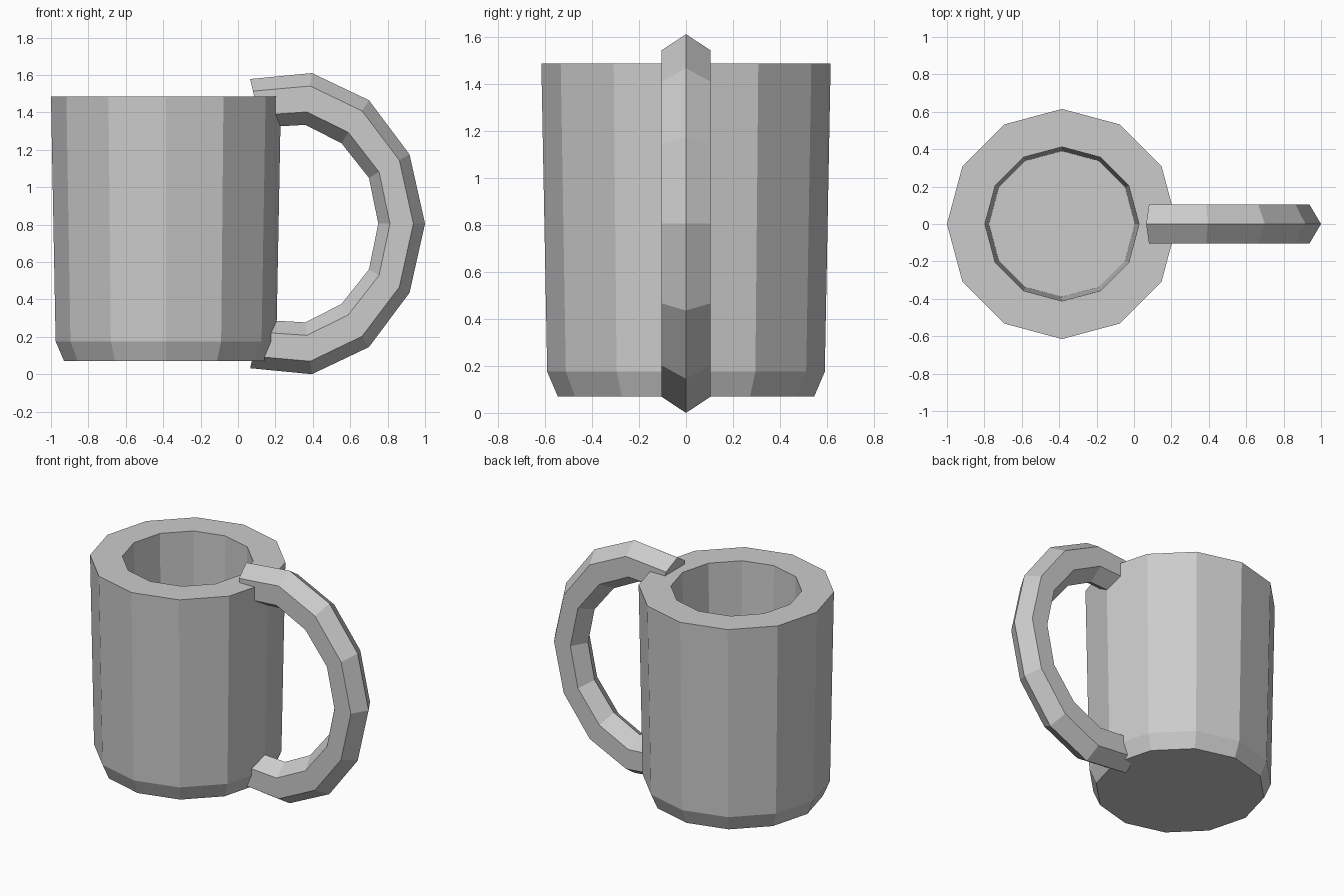
import bpy, bmesh, math
from mathutils import Vector

if "Cube" in bpy.data.objects:
    bpy.data.objects.remove(bpy.data.objects["Cube"], do_unlink=True)

SIDES = 12
CUP_X = -0.385
MID_Z = 0.805

grey = bpy.data.materials.new("plain_grey")
grey.use_nodes = True
COLOUR = (0.6, 0.6, 0.6, 1)
grey.diffuse_color = COLOUR
grey.node_tree.nodes["Principled BSDF"].inputs["Base Color"].default_value = COLOUR


def skin(name, rings, closed_loop=True):
    """Join successive rings of points with quads and cap both ends."""
    bm = bmesh.new()
    loops = [[bm.verts.new(p) for p in ring] for ring in rings]
    for a, b in zip(loops, loops[1:]):
        n = len(a)
        for i in range(n):
            j = (i + 1) % n
            bm.faces.new((a[i], a[j], b[j], b[i]))
    bm.faces.new(loops[0])
    bm.faces.new(loops[-1])
    bmesh.ops.recalc_face_normals(bm, faces=bm.faces)
    mesh = bpy.data.meshes.new(name)
    bm.to_mesh(mesh)
    bm.free()
    mesh.materials.append(grey)
    obj = bpy.data.objects.new(name, mesh)
    bpy.context.collection.objects.link(obj)
    return obj


def circle(radius, z):
    steps = [math.tau * i / SIDES for i in range(SIDES)]
    return [(CUP_X + radius * math.cos(a), radius * math.sin(a), z) for a in steps]


# Cup: bevelled base, tapered wall, thick rim, inner wall and floor
cup_profile = [(0.545, 0.07), (0.59, 0.175), (0.615, 1.485), (0.412, 1.485), (0.39, 0.27)]
skin("cup_body", [circle(r, z) for r, z in cup_profile])

# Handle: outer and inner ridge lines (x, z), upper half then mirrored below
outer = [(0.065, 1.578), (0.395, 1.61), (0.70, 1.465), (0.917, 1.175), (1.0, MID_Z)]
inner = [(0.125, 1.32), (0.36, 1.333), (0.553, 1.235), (0.70, 1.05), (0.75, MID_Z)]


def mirrored(path):
    return path + [(x, 2 * MID_Z - z) for x, z in reversed(path[:-1])]


# Hexagonal section: fraction from outer to inner ridge, and sideways offset
W = 0.105
section = [(0, 0), (0.25, W), (0.75, W), (1, 0), (0.75, -W), (0.25, -W)]
rings = []
for (ox, oz), (ix, iz) in zip(mirrored(outer), mirrored(inner)):
    o, i = Vector((ox, 0, oz)), Vector((ix, 0, iz))
    rings.append([o.lerp(i, t) + Vector((0, y, 0)) for t, y in section])
skin("handle", rings)
